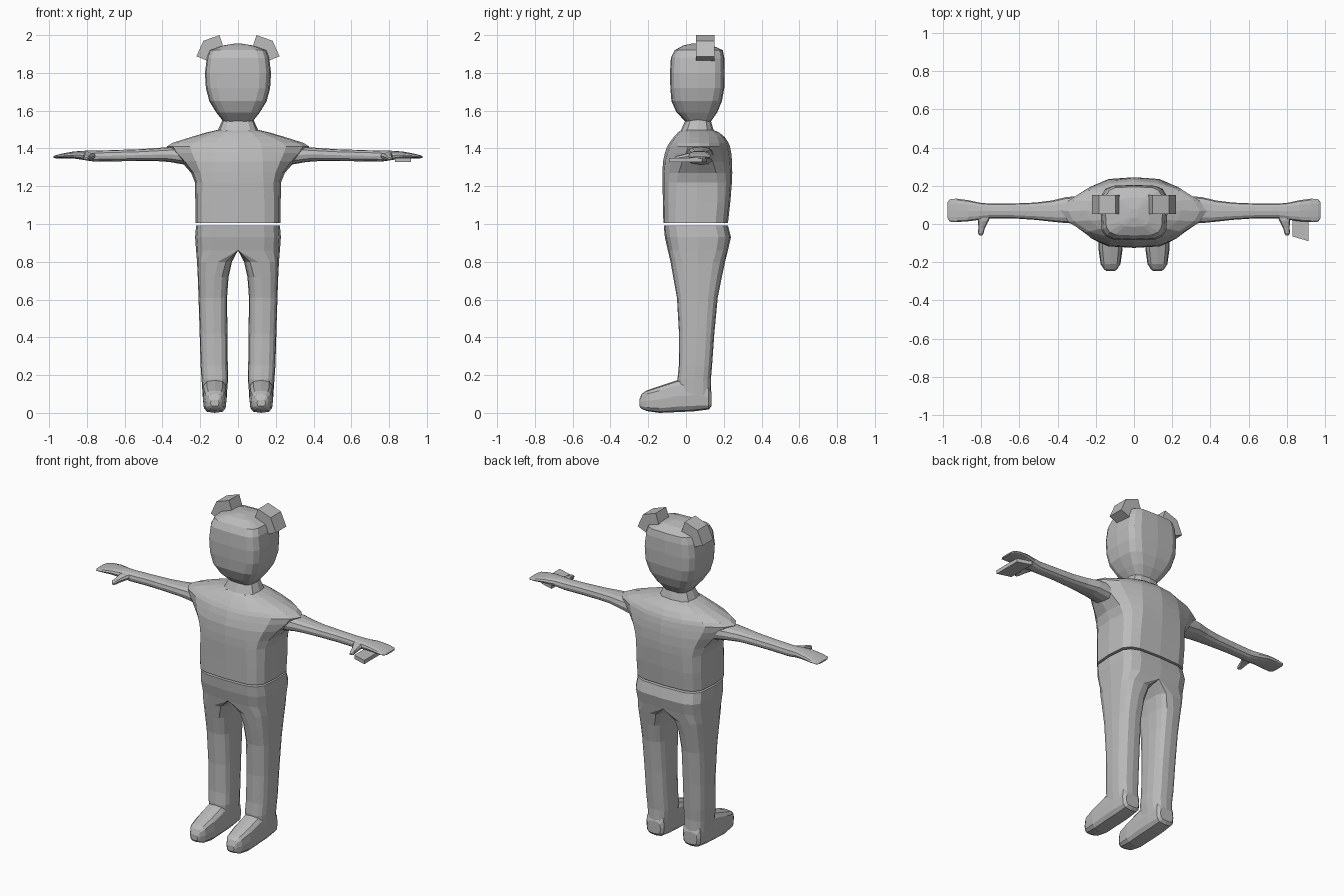
import bpy, bmesh, math
from mathutils import Vector

grey = bpy.data.materials.new("plain grey")
grey.diffuse_color = (0.5, 0.5, 0.5, 1)


def spow(v, p):
    return math.copysign(abs(v) ** p, v) if abs(v) > 1e-6 else 0.0


def ring(a0, a1, b0, b1, p=1.0, n=16):
    """Closed rounded-box section between two extents on each axis."""
    out = []
    for i in range(n):
        t = 2 * math.pi * i / n - math.pi / 2
        out.append(((a0 + a1) / 2 + (a1 - a0) / 2 * spow(math.cos(t), p),
                    (b0 + b1) / 2 + (b1 - b0) / 2 * spow(math.sin(t), p)))
    return out


def loft(name, rings, mirror=False, caps=(True, True), skip_mid=False):
    """Skin a list of equal-length rings of 3D points."""
    bm = bmesh.new()
    rows = [[bm.verts.new(c) for c in r] for r in rings]
    n = len(rows[0])
    for a, b in zip(rows, rows[1:]):
        for i in range(n):
            q = [a[i], a[(i + 1) % n], b[(i + 1) % n], b[i]]
            if not (skip_mid and all(abs(v.co.x) < 1e-5 for v in q)):
                bm.faces.new(q)
    if caps[0]:
        bm.faces.new(rows[0])
    if caps[1]:
        bm.faces.new(rows[-1])
    bmesh.ops.remove_doubles(bm, verts=bm.verts, dist=1e-5)
    if mirror:
        geo = bmesh.ops.duplicate(bm, geom=bm.verts[:] + bm.edges[:] + bm.faces[:])["geom"]
        for v in geo:
            if isinstance(v, bmesh.types.BMVert):
                v.co.x *= -1
        bmesh.ops.reverse_faces(bm, faces=[f for f in geo if isinstance(f, bmesh.types.BMFace)])
        bmesh.ops.remove_doubles(bm, verts=bm.verts, dist=1e-5)
    bmesh.ops.recalc_face_normals(bm, faces=bm.faces)
    me = bpy.data.meshes.new(name)
    bm.to_mesh(me)
    bm.free()
    me.materials.append(grey)
    ob = bpy.data.objects.new(name, me)
    bpy.context.collection.objects.link(ob)
    return ob


def stack_z(name, specs, n=16):
    """Loft upward; each spec is z, half width, front y, back y, squareness."""
    return loft(name, [[(x, y, z) for x, y in ring(-w, w, f, b, p, n)]
                       for z, w, f, b, p in specs])


# Head and neck
stack_z("head", [
    (1.54, .075, .00, .13, .6), (1.59, .115, -.05, .165, .55), (1.65, .152, -.077, .19, .5),
    (1.72, .170, -.083, .203, .45), (1.80, .175, -.085, .205, .45), (1.88, .165, -.08, .203, .45),
    (1.92, .150, -.06, .195, .45), (1.945, .08, -.015, .14, .5), (1.955, .02, .03, .08, .6)])
stack_z("neck", [(1.48, .115, -.035, .15, .7), (1.50, .105, -.025, .145, .7),
                 (1.545, .085, -.005, .132, .7), (1.56, .085, -.005, .132, .7)], 12)

# Shirt with flared short sleeves
stack_z("shirt", [
    (1.005, .225, -.12, .222, .5), (1.12, .226, -.122, .235, .5), (1.22, .228, -.125, .243, .55),
    (1.27, .248, -.125, .245, .65), (1.33, .30, -.122, .244, .85), (1.375, .35, -.112, .24, 1.05),
    (1.41, .378, -.10, .233, 1.15), (1.43, .345, -.088, .225, 1.1), (1.46, .25, -.065, .205, 1.0),
    (1.485, .165, -.042, .175, .9), (1.50, .10, -.02, .14, .8)])


# Trousers: each half section has an inner, middle and outer x
def leg_ring(z, inner, mid, outer, f, b, p):
    pts = []
    for x, y in ring(-1, 1, f, b, p):
        pts.append((mid + x * (outer - mid if x > 0 else mid - inner), y, z))
    return pts


loft("trousers", [leg_ring(*s) for s in [
    (.993, 0, 0, .222, -.118, .222, .5), (.93, 0, 0, .227, -.112, .238, .5),
    (.86, 0, 0, .222, -.096, .222, .5), (.80, .032, .105, .217, -.082, .207, .6),
    (.72, .05, .125, .213, -.068, .19, .65), (.61, .058, .130, .209, -.048, .168, .65),
    (.42, .056, .127, .203, -.037, .150, .65), (.25, .054, .125, .198, -.038, .138, .65),
    (.18, .052, .122, .193, -.045, .132, .65), (.09, .06, .122, .187, -.04, .134, .65)]],
    mirror=True, skip_mid=True)

# Feet, lofted from heel to toe
loft("feet", [[(x, y, z) for x, z in ring(.123 - w, .123 + w, lo, hi, .6, 12)]
              for y, w, lo, hi in [
    (.135, .045, .035, .11), (.12, .06, .018, .15), (.04, .064, .008, .18),
    (-.05, .064, .004, .172), (-.14, .062, .0, .142), (-.21, .052, .010, .118),
    (-.235, .036, .022, .10), (-.247, .022, .035, .07)]], mirror=True)

# Arms with flat hands
loft("arms", [[(x, y, z) for y, z in ring(f, b, lo, hi, .8, 12)]
              for x, f, b, lo, hi in [
    (.26, .0, .15, 1.31, 1.41), (.36, .005, .14, 1.328, 1.408), (.43, .012, .123, 1.333, 1.402),
    (.52, .022, .112, 1.333, 1.396), (.64, .03, .107, 1.332, 1.392), (.76, .03, .107, 1.33, 1.388),
    (.81, .022, .112, 1.338, 1.388), (.87, .014, .125, 1.347, 1.384), (.93, .01, .133, 1.348, 1.373),
    (.965, .012, .13, 1.348, 1.364), (.977, .03, .115, 1.35, 1.358)]], mirror=True)

# Thumbs
loft("thumbs", [[(x, y, z) for x, z in ring(c - w, c + w, lo, hi, .8, 8)]
                for y, c, w, lo, hi in [
    (.05, .785, .04, 1.345, 1.38), (.015, .79, .028, 1.342, 1.378),
    (-.02, .798, .017, 1.338, 1.368), (-.048, .803, .015, 1.336, 1.362),
    (-.06, .802, .007, 1.34, 1.352)]], mirror=True)

# Blocky hair buns wrapped over the head corners
bun = [(.075, 1.932), (.098, 2.0), (.183, 1.97), (.22, 1.888), (.157, 1.862), (.13, 1.915)]
loft("hair_buns", [[(x, y, z) for x, z in bun] for y in (.052, .152)], mirror=True)

# Slim plate held under one hand
plate = [(.83, -.065), (.915, -.09), (.915, .085), (.83, .11)]
loft("held_plate", [[(x, y, z) for x, y in plate] for z in (1.327, 1.35)])
